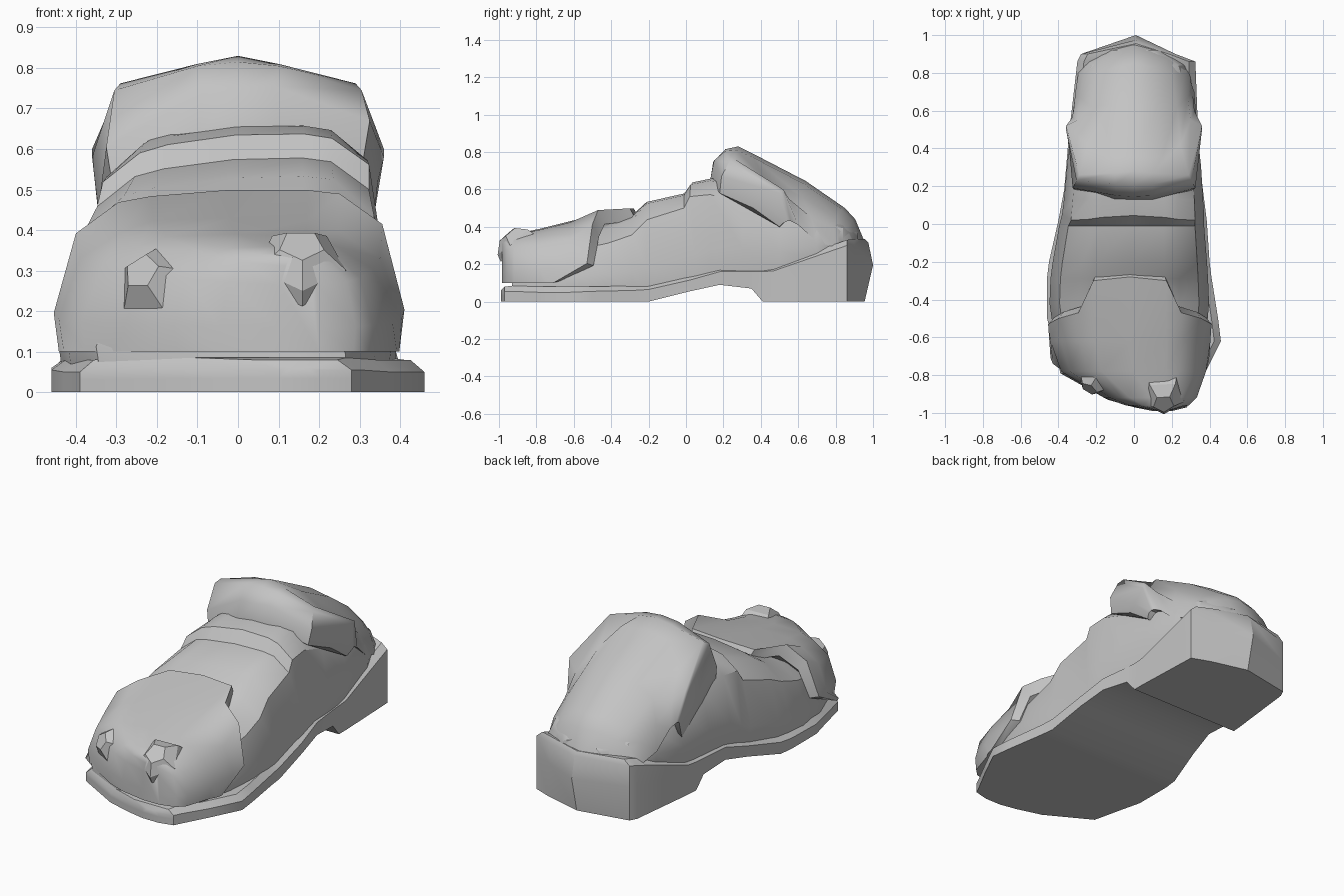
import bpy, bmesh, math
from mathutils import Vector

grey = bpy.data.materials.new("grey")
grey.diffuse_color = (0.55, 0.55, 0.55, 1)


def finish(name, bm, angle):
    """Turn a bmesh into a named, shaded grey object."""
    bmesh.ops.remove_doubles(bm, verts=bm.verts, dist=0.0005)
    bmesh.ops.recalc_face_normals(bm, faces=bm.faces)
    mesh = bpy.data.meshes.new(name)
    bm.to_mesh(mesh)
    bm.free()
    mesh.materials.append(grey)
    obj = bpy.data.objects.new(name, mesh)
    bpy.context.collection.objects.link(obj)
    bpy.ops.object.select_all(action='DESELECT')
    obj.select_set(True)
    bpy.context.view_layer.objects.active = obj
    bpy.ops.object.shade_smooth_by_angle(angle=math.radians(angle))
    return obj


def loft(name, rings, angle=35):
    """Skin closed rings and cap both ends."""
    bm = bmesh.new()
    rows = [[bm.verts.new(p) for p in ring] for ring in rings]
    n = len(rows[0])
    for a, b in zip(rows, rows[1:]):
        for i in range(n):
            j = (i + 1) % n
            bm.faces.new((a[i], a[j], b[j], b[i]))
    bm.faces.new(rows[0])
    bm.faces.new(rows[-1][::-1])
    return finish(name, bm, angle)


def arch(ys, xl, xr, zb, zt, shoulder=0.7, tilt=0.0):
    """Arched cross-section; ys is one y or a list running from base to crown."""
    half = [(1, 0), (1.03, 0.25), (0.9, shoulder),
            (0.65, 0.2 + shoulder if shoulder < 0.75 else 0.95), (0.46, 0.98), (0, 1)]
    if not isinstance(ys, (list, tuple)):
        ys = [ys] * 6
    cx, w = (xl + xr) / 2, (xr - xl) / 2

    def point(f, h, y):
        x = cx + w * f
        return (x, y, zb + (zt - zb) * h + tilt * x * h)
    left = [point(-f, h, y) for (f, h), y in zip(half, ys)]
    right = [point(f, h, y) for (f, h), y in zip(half, ys)]
    return left + right[-2::-1]


# Sole with arch gap and heel block: y, left, right, bottom, edge, top
sole_stations = [
    (-0.99, 0.10, 0.20, 0, 0.055, 0.06),
    (-0.97, 0.00, 0.28, 0, 0.055, 0.08),
    (-0.93, -0.14, 0.30, 0, 0.055, 0.085),
    (-0.79, -0.39, 0.375, 0, 0.05, 0.08),
    (-0.62, -0.43, 0.46, 0, 0.05, 0.08),
    (-0.50, -0.46, 0.445, 0, 0.055, 0.08),
    (-0.28, -0.46, 0.41, 0, 0.06, 0.085),
    (-0.20, -0.45, 0.40, 0, 0.065, 0.09),
    (0.02, -0.40, 0.385, 0.055, 0.115, 0.14),
    (0.18, -0.37, 0.365, 0.09, 0.16, 0.185),
    (0.35, -0.355, 0.345, 0.07, 0.16, 0.185),
    (0.41, -0.35, 0.34, 0, 0.16, 0.185),
    (0.47, -0.345, 0.34, 0, 0.165, 0.19),
    (0.86, -0.30, 0.325, 0, 0.30, 0.33),
    (0.90, -0.28, 0.22, 0, 0.305, 0.335),
    (1.00, 0.01, 0.01, 0, 0.315, 0.335),
]
rings = []
for y, xl, xr, zb, zm, zt in sole_stations:
    dy = (-0.045, 0, -0.025, -0.045) if y > 0.95 else (0, 0, 0, 0)
    inset = min(0.035, (xr - xl) * 0.3)
    side = [(0, zb), (0, zb + (zm - zb) * 0.62), (0, zm), (inset, zt)]
    left = [(xl + i, y + d, z) for (i, z), d in zip(side, dy)]
    right = [(xr - i, y + d, z) for (i, z), d in zip(side, dy)]
    rings.append(left + right[::-1])
loft("sole", rings, 34)

# Upper body with instep folds
loft("upper", [
    arch(-0.93, -0.10, 0.26, 0.05, 0.22),
    arch(-0.80, -0.34, 0.33, 0.05, 0.30),
    arch(-0.60, -0.41, 0.37, 0.05, 0.37),
    arch(-0.42, -0.435, 0.385, 0.06, 0.42),
    arch(-0.29, -0.43, 0.38, 0.06, 0.46, 0.74),
    arch(-0.21, -0.42, 0.375, 0.06, 0.53, 0.76, 0.08),
    arch(-0.01, -0.385, 0.36, 0.10, 0.575, 0.80, 0.08),
    arch([0.05, 0.05, 0.02, 0.025, 0.035, 0.045], -0.37, 0.36, 0.11, 0.635, 0.82, 0.08),
    arch(0.13, -0.36, 0.355, 0.14, 0.655, 0.80, 0.08),
    arch(0.30, -0.345, 0.345, 0.16, 0.67),
    arch(0.50, -0.325, 0.325, 0.16, 0.60),
    arch(0.70, -0.30, 0.31, 0.23, 0.52),
    arch(0.84, -0.25, 0.26, 0.28, 0.44),
    arch(0.92, -0.13, 0.14, 0.28, 0.37),
], 35)

# Toe cap, with a stepped rear edge
back = [-0.71, -0.53, -0.50, -0.47, -0.30, -0.28]
loft("toe_cap", [
    arch(-0.985, 0.10, 0.20, 0.10, 0.335),
    arch(-0.96, -0.04, 0.285, 0.10, 0.345),
    arch(-0.92, -0.15, 0.325, 0.10, 0.36),
    arch(-0.78, -0.375, 0.37, 0.10, 0.39),
    arch([-0.74, -0.62, -0.62, -0.62, -0.62, -0.62], -0.43, 0.392, 0.10, 0.43),
    arch(back, -0.442, 0.398, 0.10, 0.50, 0.76, 0.04),
    arch([y + 0.035 for y in back], -0.41, 0.37, 0.11, 0.44, 0.72),
], 45)


# Collar flaring round the rounded heel counter: half rings from base to crown
def mirrored(half, skew=0.0):
    return [(-x, y, z - skew * x) for x, y, z in half] + half[-2::-1]


collar = [
    [(0.325, 0.50, 0.40), (0.325, 0.36, 0.50), (0.31, 0.18, 0.58), (0.10, 0.13, 0.655), (0, 0.13, 0.65)],
    [(0.335, 0.52, 0.42), (0.345, 0.42, 0.52), (0.325, 0.19, 0.67), (0.09, 0.15, 0.755), (0, 0.145, 0.745)],
    [(0.335, 0.54, 0.43), (0.36, 0.50, 0.58), (0.305, 0.23, 0.745), (0.10, 0.21, 0.805), (0, 0.21, 0.815)],
    [(0.33, 0.56, 0.43), (0.36, 0.52, 0.60), (0.29, 0.26, 0.762), (0.10, 0.27, 0.81), (0, 0.28, 0.83)],
    [(0.32, 0.60, 0.41), (0.30, 0.55, 0.55), (0.245, 0.42, 0.655), (0.15, 0.36, 0.77), (0, 0.36, 0.79)],
    [(0.31, 0.70, 0.32), (0.285, 0.67, 0.45), (0.23, 0.62, 0.56), (0.13, 0.63, 0.63), (0, 0.64, 0.645)],
    [(0.295, 0.80, 0.29), (0.27, 0.79, 0.39), (0.20, 0.80, 0.45), (0.10, 0.83, 0.495), (0, 0.85, 0.50)],
    [(0.28, 0.83, 0.28), (0.24, 0.84, 0.37), (0.17, 0.87, 0.41), (0.09, 0.89, 0.435), (0, 0.905, 0.44)],
    [(0.28, 0.85, 0.28), (0.23, 0.875, 0.30), (0.17, 0.90, 0.315), (0.08, 0.935, 0.32), (0, 0.955, 0.32)],
]
loft("collar_and_heel", [mirrored(h, s) for h, s in zip(collar, [0.22, 0.2] + [0] * 7)], 58)


# Pentagonal studs on the toe
def stud(name, centre, direction, start, radius, height):
    q = Vector(direction).to_track_quat('Z', 'Y')
    rings = []
    for r, h in ((1.1, -0.04), (1.0, 0.0), (0.5, height)):
        angles = [math.radians(start + 72 * i) for i in range(5)]
        rings.append([Vector(centre) + q @ Vector((radius * r * math.cos(a), radius * r * math.sin(a), h))
                      for a in angles])
    loft(name, rings, 25)


stud("left_stud", (-0.215, -0.835, 0.275), (-0.45, -0.75, 0.45), 90, 0.095, 0.05)
stud("right_stud", (0.155, -0.92, 0.325), (0.03, -0.6, 0.7), -90, 0.115, 0.05)
